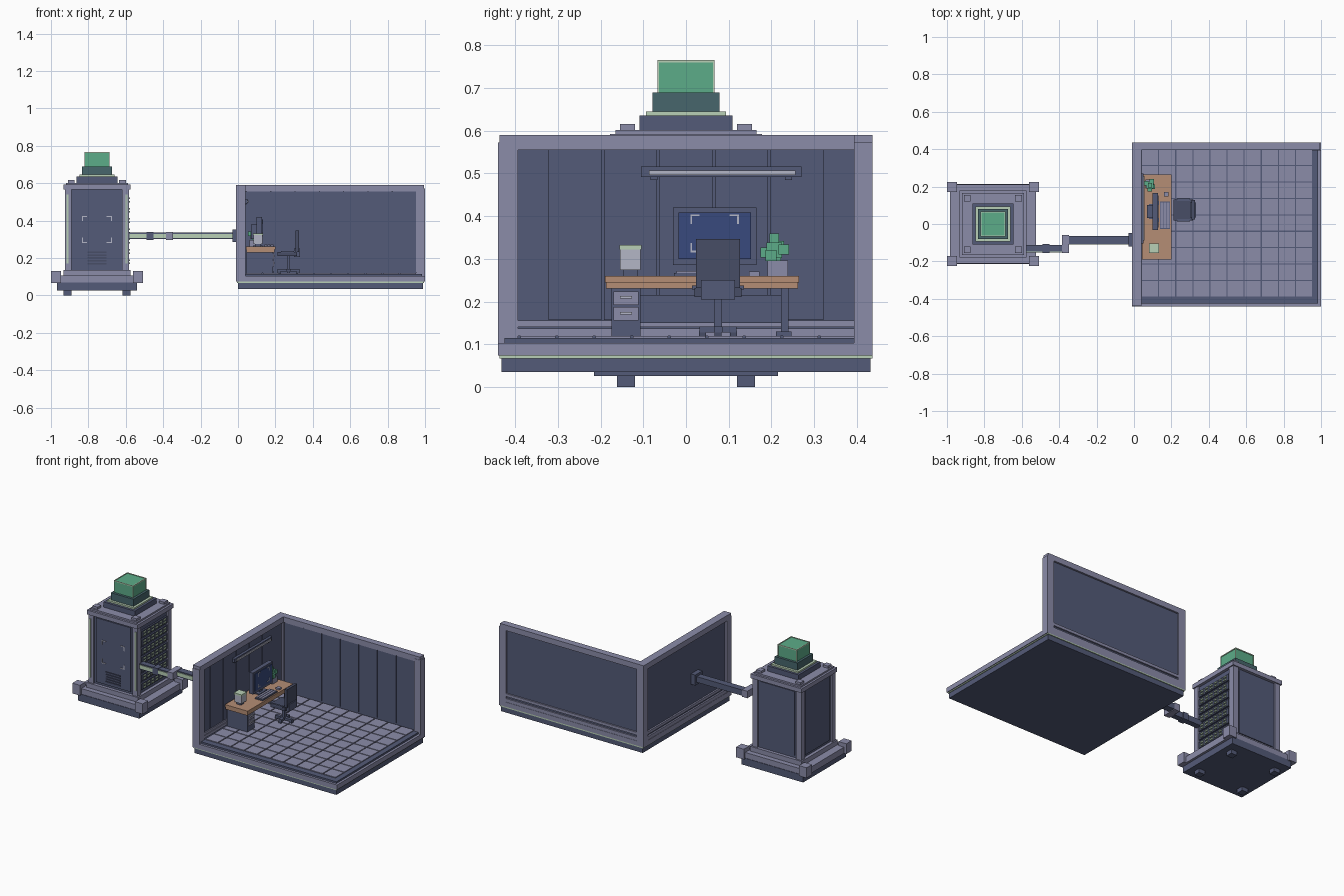
import bpy
import bmesh
from mathutils import Vector

default = bpy.data.objects.get("Cube")
if default:
    bpy.data.objects.remove(default, do_unlink=True)


# Palette
def linear(channel):
    c = channel / 255
    return c / 12.92 if c <= .04045 else ((c + .055) / 1.055) ** 2.4


def make_material(name, hex_colour):
    colour = [linear(c) for c in bytes.fromhex(hex_colour)] + [1]
    mat = bpy.data.materials.new(name)
    mat.use_nodes = True
    mat.diffuse_color = colour
    mat.node_tree.nodes["Principled BSDF"].inputs["Base Color"].default_value = colour
    return mat


palette = {name: make_material(name, code) for name, code in {
    "navy": "545b78", "lavender": "8b8ca9", "light_grey": "b4b6c6",
    "pale_green": "b9d0b6", "green": "5cac89", "teal": "47666c",
    "wood": "b58d75", "screen_blue": "394a7d", "charcoal": "474d66"}.items()}


# Helpers: every part is one mesh made of axis-aligned boxes
def boxes(name, colour, spans):
    bm = bmesh.new()
    for span in spans:
        low = Vector([min(s) for s in span])
        high = Vector([max(s) for s in span])
        cube = bmesh.ops.create_cube(bm, size=1)["verts"]
        bmesh.ops.scale(bm, vec=high - low, verts=cube)
        bmesh.ops.translate(bm, vec=(low + high) / 2, verts=cube)
    mesh = bpy.data.meshes.new(name)
    bm.to_mesh(mesh)
    bm.free()
    mesh.materials.append(palette[colour])
    obj = bpy.data.objects.new(name, mesh)
    bpy.context.collection.objects.link(obj)
    return obj


def box(name, colour, x, y, z):
    return boxes(name, colour, [(x, y, z)])


def around(centre, half):
    return (centre - half, centre + half)


def rim(a, b, width):
    """Four bars of a rectangular outline in two axes."""
    return [(a, (b[0], b[0] + width)), (a, (b[1] - width, b[1])),
            ((a[0], a[0] + width), b), ((a[1] - width, a[1]), b)]


def corner_marks(a, b, length, width):
    """Four L-shaped marks at the corners of a rectangle."""
    marks = []
    for p, s in ((a[0], 1), (a[1], -1)):
        for q, t in ((b[0], 1), (b[1], -1)):
            marks.append(((p, p + s * length), (q, q + t * width)))
            marks.append(((p, p + s * width), (q, q + t * length)))
    return marks


# Tower
tower_x = -.754
SIGNS = [(sx, sy) for sx in (-1, 1) for sy in (-1, 1)]


def tower_plate(name, colour, half, z, half_y=None):
    return box(name, colour, around(tower_x, half), around(0, half_y or half), z)


def tower_corners(name, colour, off_x, off_y, half, z):
    boxes(name, colour, [(around(tower_x + sx * off_x, half),
                          around(sy * off_y, half), z) for sx, sy in SIGNS])


tower_corners("tower_feet", "navy", .157, .14, .021, (0, .03))
tower_plate("tower_base_slab", "navy", .215, (.025, .07), .215)
tower_plate("tower_base_band", "lavender", .23, (.065, .105), .212)
tower_corners("tower_base_corners", "lavender", .219, .198, .027, (.065, .13))
tower_plate("tower_base_trim", "lavender", .18, (.1, .135))
tower_plate("tower_body", "navy", .16, (.13, .57))
tower_corners("tower_columns", "lavender", .153, .153, .018, (.13, .57))
tower_plate("tower_top_frame", "lavender", .178, (.565, .592))
tower_plate("tower_lid", "lavender", .165, (.59, .602))
tower_corners("tower_lid_corners", "lavender", .137, .137, .018, (.6, .616))
tower_plate("beacon_step", "navy", .109, (.6, .635))
tower_plate("beacon_light_ring", "pale_green", .094, (.635, .645))
tower_plate("beacon_socket", "teal", .079, (.645, .69))
tower_plate("beacon_cube", "green", .064, (.69, .763))
edge = .067
boxes("beacon_top_rim", "pale_green",
      [(x, y, (.76, .766)) for x, y in rim(around(tower_x, edge), around(0, edge), .005)])
tower_corners("beacon_edges", "pale_green", edge - .002, edge - .002, .002, (.69, .765))

# Tower front door, marks, vent and light strips
box("tower_door", "navy", around(tower_x, .12), (-.168, -.15), (.15, .555))
boxes("door_marks", "light_grey", [(x, (-.171, -.167), z) for x, z in
      corner_marks(around(tower_x, .08), (.28, .425), .028, .005)])
boxes("door_vent", "charcoal", [(around(tower_x, .05), (-.173, -.167), around(.17 + i * .015, .004))
                                for i in range(5)])
boxes("column_light_strips", "pale_green", [(around(tower_x + s * .158, .005), (-.175, -.17), (.17, .54))
                                            for s in (-1, 1)])

# Tower side and back panels
box("tower_back_panel", "navy", around(tower_x, .12), (.15, .165), (.15, .555))
box("tower_outer_panel", "navy", (tower_x - .165, tower_x - .15), around(0, .12), (.15, .555))

# Server rack on the side facing the room
rack_x = tower_x + .16
rows = [.18 + i * .055 for i in range(7)]
boxes("rack_units", "charcoal", [((rack_x, rack_x + .011), around(0, .13), around(z, .02)) for z in rows])
boxes("rack_lights", "pale_green",
      [((rack_x + .01, rack_x + .017), around(-.1 + j * .04, .012), around(z + dz, .004))
       for z in rows for j in range(6) for dz in (-.009, .009)])

# Cable duct from tower to room
near, far, duct_z = -.13, -.085, .318
boxes("cable_duct", "navy", [
    ((-.6, -.35), around(near, .018), around(duct_z, .018)),
    ((-.38, -.35), (near, far), around(duct_z, .018)),
    ((-.37, 0), around(far, .021), around(duct_z, .018))])
boxes("duct_light_strip", "pale_green", [
    ((-.58, -.37), (near - .022, near - .015), around(duct_z, .011)),
    ((-.35, -.03), (far - .025, far - .018), around(duct_z, .011))])
boxes("duct_collars", "navy", [
    (around(-.47, .018), around(near, .024), around(duct_z, .022))])
box("duct_elbow", "lavender", around(-.367, .019), (near - .024, far + .025), around(duct_z, .022))
box("duct_wall_plug", "navy", (-.03, 0), around(far, .036), around(duct_z, .033))

# Room floor
room_x, room_y = (-.01, 1), (-.44, .437)
box("floor_base", "navy", (0, .99), around(0, .432), (.035, .07))
box("floor_light_line", "pale_green", (-.006, .995), around(0, .437), (.067, .074))
box("floor_band", "lavender", room_x, room_y, (.073, .103))
box("floor_border", "navy", (.02, .985), (-.425, .42), (.1, .114))
columns, lines = 10, 9
tile_x, tile_y = .0915, .0878
boxes("floor_tiles", "lavender",
      [(around(.04 + (i + .5) * tile_x, tile_x / 2 - .003),
        around(-.39 + (j + .5) * tile_y, tile_y / 2 - .003), (.11, .119))
       for i in range(columns) for j in range(lines)])

# Room walls: core, frame, planks and rails
box("side_wall_core", "navy", (.002, .03), (-.42, .42), (.1, .57))
box("back_wall_core", "navy", (.02, .98), (.405, .426), (.1, .57))
posts, rail = (.09, .572), (.555, .59)
boxes("side_wall_frame", "lavender", [
    ((-.01, .04), (-.44, -.393), posts), ((-.01, .04), (-.437, .437), rail)])
boxes("back_wall_frame", "lavender", [
    ((-.01, .04), (.393, .437), posts), ((.953, 1), (.393, .437), posts),
    ((0, .994), (.395, .437), rail)])
boxes("outer_wall_rails", "lavender", [
    span for z in ((.1, .125), (.138, .156)) for span in
    (((-.008, .01), (-.42, .42), z), ((.02, .98), (.42, .435), z))])
boxes("side_wall_skirting", "lavender", [
    ((.03, .037), (-.415, .393), z) for z in ((.119, .137), (.14, .155))])
boxes("wall_planks", "navy",
      [((.03, .034), around(-.26 + i * .13, .062), (.157, .555)) for i in range(5)]
      + [(around(.11 + i * .13, .062), (.401, .405), (.125, .555)) for i in range(7)])

# Wall lamp
box("wall_lamp_body", "navy", (.03, .05), (-.105, .27), (.492, .516))
box("wall_lamp_tube", "light_grey", (.045, .055), (-.087, .257), (.496, .507))
boxes("wall_lamp_brackets", "navy", [((.03, .045), around(y, .008), (.485, .495)) for y in (-.075, .24)])

# Desk
box("desk_top", "wood", (.042, .2), (-.19, .265), (.245, .26))
box("desk_apron", "wood", (.045, .196), (-.187, .262), (.23, .245))
box("drawer_cabinet", "navy", (.045, .188), (-.175, -.106), (.119, .23))
boxes("drawer_fronts", "lavender", [((.186, .193), (-.17, -.111), around(z, .016)) for z in (.208, .171)])
boxes("drawer_handles", "light_grey", [((.192, .198), around(-.14, .014), around(z, .003)) for z in (.21, .173)])
box("desk_back_panel", "navy", (.045, .06), (-.11, .225), (.15, .215))
boxes("desk_legs", "navy", [(around(x, .01), around(.231, .009), (.119, .23)) for x in (.065, .175)])
box("desk_leg_foot", "navy", (.05, .19), around(.229, .018), (.119, .13))

# Monitor, keyboard and mouse
centre = .067
box("monitor_body", "navy", (.1, .127), around(centre, .098), (.285, .42))
box("monitor_back", "navy", (.07, .1), around(centre, .035), (.3, .38))
box("monitor_screen", "screen_blue", (.125, .131), around(centre, .085), (.3, .408))
boxes("screen_marks", "light_grey", [((.13, .134), y, z) for y, z in
      corner_marks(around(centre, .057), (.315, .404), .022, .004)])
boxes("monitor_stand", "navy", [((.08, .13), around(centre, .04), (.26, .266)),
                                ((.095, .115), around(centre, .015), (.26, .3))])
box("keyboard", "navy", (.138, .192), (-.028, .12), (.26, .267))
boxes("keyboard_keys", "lavender", [(around(.148 + i * .017, .007), (-.022, .114), (.266, .271))
                                    for i in range(3)])
box("mouse", "lavender", (.16, .185), (.147, .172), (.26, .27))

# Desk lamp and plant
box("desk_lamp_foot", "navy", around(.107, .016), around(-.13, .016), (.26, .276))
box("desk_lamp_shade", "light_grey", around(.107, .025), around(-.13, .024), (.274, .322))
box("desk_lamp_top", "pale_green", around(.107, .027), around(-.13, .026), (.322, .332))
box("plant_pot", "lavender", around(.085, .023), around(.215, .024), (.26, .296))
boxes("plant_leaves", "green", [
    (around(.085 + x, h), around(.207 + y, h), around(.32 + z, h)) for x, y, z, h in
    [(0, 0, 0, .018), (0, -.02, -.005, .012), (.01, .022, .002, .012), (-.02, .01, .01, .012),
     (0, 0, .028, .011), (.015, -.008, -.012, .013), (0, .005, -.02, .01)]])

# Office chair
seat_y = .075
box("chair_seat", "charcoal", (.212, .315), around(seat_y, .055), (.21, .232))
box("chair_back", "charcoal", (.308, .325), around(seat_y, .052), (.232, .346))
box("chair_back_support", "navy", (.3, .332), around(seat_y, .04), (.205, .25))
boxes("chair_armrests", "navy", [((.23, .3), around(seat_y + s * .055, .006), (.228, .238)) for s in (-1, 1)])
box("chair_column", "navy", around(.27, .009), around(seat_y, .009), (.13, .212))
boxes("chair_foot", "navy", [(around(.27, .058), around(seat_y, .01), (.128, .142)),
                             (around(.27, .01), around(seat_y, .043), (.128, .142))])
boxes("chair_casters", "charcoal", [
    (around(.27 + x, .008), around(seat_y + y, .008), (.118, .132))
    for x, y in ((-.05, 0), (.05, 0), (0, -.036), (0, .036))])
